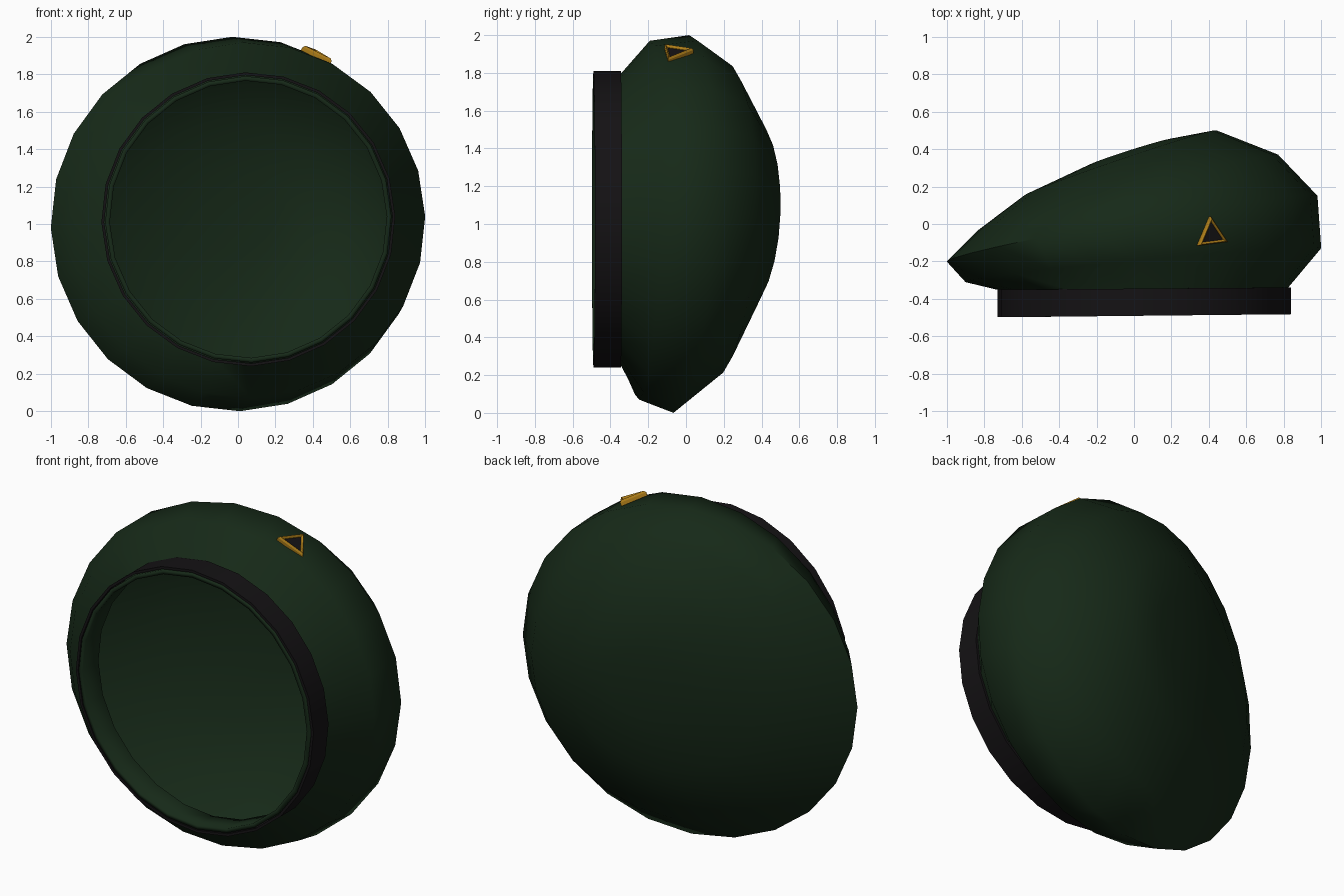
import bpy, bmesh, math
from mathutils import Vector

if "Cube" in bpy.data.objects:
    bpy.data.objects.remove(bpy.data.objects["Cube"])

SEG = 24


def material(name, rgb):
    m = bpy.data.materials.new(name)
    m.diffuse_color = (*rgb, 1)
    m.use_nodes = True
    m.node_tree.nodes["Principled BSDF"].inputs["Base Color"].default_value = m.diffuse_color
    return m


GREEN = material("dark_green_felt", (0.008, 0.022, 0.009))
BLACK = material("black_leather", (0.007, 0.006, 0.007))
GOLD = material("gold", (0.45, 0.22, 0.01))


def finish(bm, name, mat, angle=None):
    bmesh.ops.recalc_face_normals(bm, faces=bm.faces)
    me = bpy.data.meshes.new(name)
    bm.to_mesh(me)
    bm.free()
    ob = bpy.data.objects.new(name, me)
    bpy.context.collection.objects.link(ob)
    me.materials.append(mat)
    if angle:
        bpy.ops.object.select_all(action='DESELECT')
        ob.select_set(True)
        bpy.context.view_layer.objects.active = ob
        bpy.ops.object.shade_smooth_by_angle(angle=math.radians(angle))
    return ob


def ring(bm, x0, x1, z0, z1, y, side=0, lift=0):
    """Tilted ellipse; side and lift shift y across x and z."""
    verts = []
    for i in range(SEG):
        a = math.tau * (i + 0.08) / SEG
        c, s = math.cos(a), math.sin(a)
        verts.append(bm.verts.new(((x0 + x1) / 2 + c * (x1 - x0) / 2,
                                   y + side * c + lift * s,
                                   (z0 + z1) / 2 + s * (z1 - z0) / 2)))
    return verts


def loft(bm, rings, closed=False):
    pairs = list(zip(rings, rings[1:]))
    if closed:
        pairs.append((rings[-1], rings[0]))
    for a, b in pairs:
        for i in range(SEG):
            j = (i + 1) % SEG
            bm.faces.new((a[i], a[j], b[j], b[i]))


# Soft crown, slumped to one side, open at the front
bm = bmesh.new()
rings = [ring(bm, *p) for p in (
    (-0.71, 0.82, 0.26, 1.79, -0.49, 0.008),
    (-0.71, 0.82, 0.26, 1.79, -0.35, 0.006),
    (-0.90, 1.00, 0.07, 1.97, -0.22, 0.09, 0.03),
    (-1.00, 0.98, 0.00, 2.00, -0.025, 0.175, 0.045),
    (-0.83, 0.77, 0.18, 1.86, 0.17, 0.20, 0.03),
    (-0.59, 0.44, 0.54, 1.56, 0.325, 0.175, 0.02),
    (-0.24, 0.20, 0.86, 1.28, 0.385, 0.07, 0.01))]
loft(bm, rings)
pole = bm.verts.new((0, 0.40, 1.07))
for i in range(SEG):
    bm.faces.new((rings[-1][i], rings[-1][(i + 1) % SEG], pole))
crown = finish(bm, "crown", GREEN, 60)
shell = crown.modifiers.new("cloth_thickness", 'SOLIDIFY')
shell.thickness = 0.025
shell.offset = -1

# Leather head band around the opening
bm = bmesh.new()
loft(bm, [ring(bm, *p) for p in (
    (-0.73, 0.84, 0.24, 1.81, -0.49, 0.008),
    (-0.73, 0.84, 0.24, 1.81, -0.345, 0.006),
    (-0.715, 0.825, 0.255, 1.795, -0.345, 0.006),
    (-0.715, 0.825, 0.255, 1.795, -0.49, 0.008))], closed=True)
finish(bm, "head_band", BLACK, 40)

# Triangular badge: gold frame around a dark plate
corners = [Vector(p) for p in ((0.345, -0.115, 1.945), (0.41, 0.04, 1.922),
                               (0.50, -0.095, 1.868))]
mid = sum(corners, Vector()) / 3
normal = (corners[1] - corners[0]).cross(corners[2] - corners[0]).normalized()
if normal.z < 0:
    normal.negate()


def triangle(bm, scale, height):
    return [bm.verts.new(mid + (c - mid) * scale + normal * height) for c in corners]


bm = bmesh.new()
sections = [triangle(bm, *p) for p in ((1, -0.02), (1, 0), (0.88, 0.012),
                                       (0.7, 0), (0.7, -0.02))]
for a, b in zip(sections, sections[1:] + sections[:1]):
    for i in range(3):
        j = (i + 1) % 3
        bm.faces.new((a[i], a[j], b[j], b[i]))
finish(bm, "badge_frame", GOLD)

bm = bmesh.new()
bm.faces.new(triangle(bm, 0.75, -0.003))
finish(bm, "badge_plate", BLACK)
